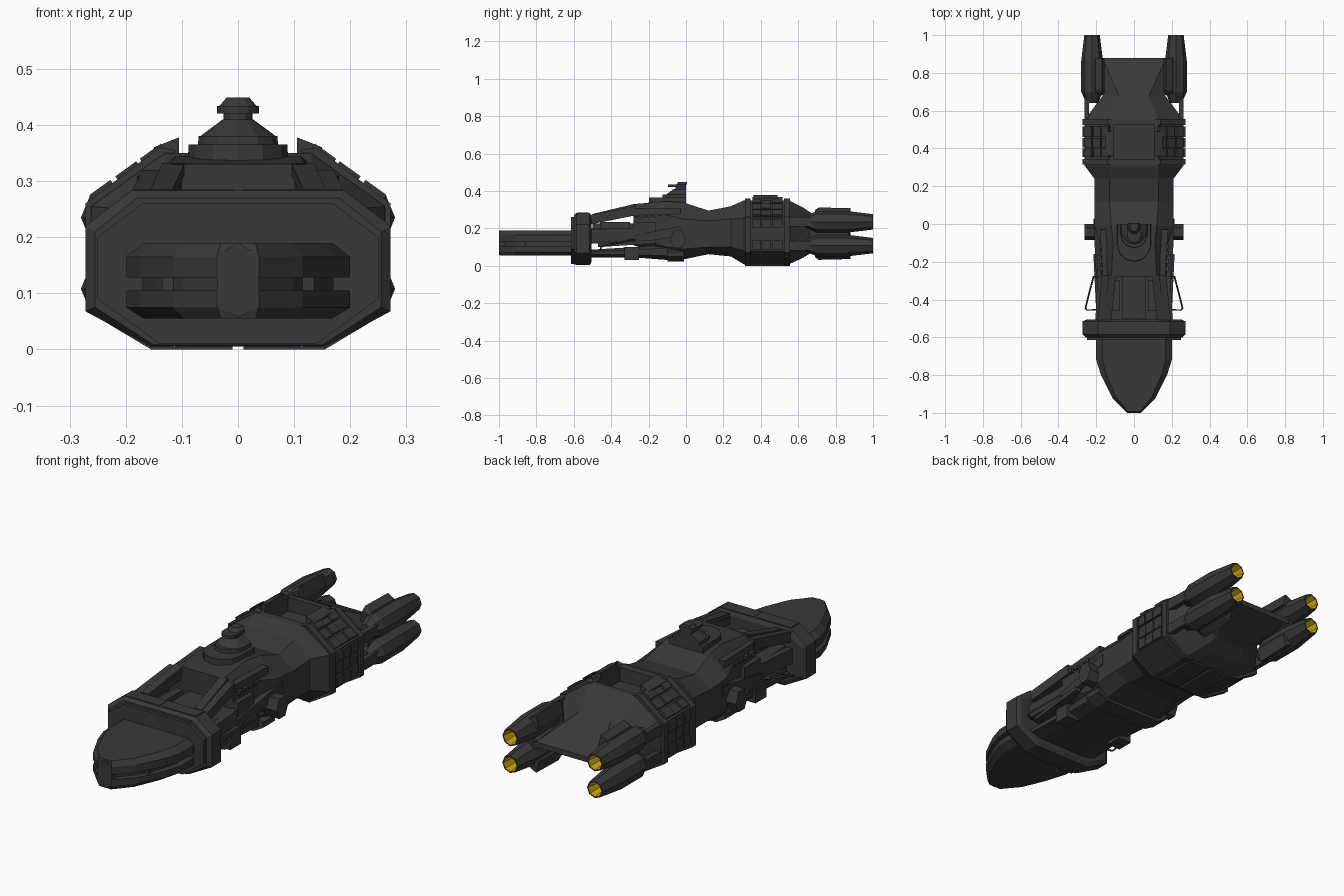
import bpy, bmesh, math
from mathutils import Vector, Matrix

if "Cube" in bpy.data.objects:
    bpy.data.objects.remove(bpy.data.objects["Cube"])


def material(name, rgb):
    m = bpy.data.materials.new(name)
    m.diffuse_color = (*rgb, 1)
    m.use_nodes = True
    m.node_tree.nodes["Principled BSDF"].inputs["Base Color"].default_value = m.diffuse_color
    return m


GREY = material("dark hull grey", (0.040, 0.040, 0.040))
GLOW = material("engine yellow", (0.6, 0.38, 0.0))


def loft(name, rings, caps=True):
    """Skin a list of equal-length closed rings."""
    bm = bmesh.new()
    vs = [[bm.verts.new(p) for p in r] for r in rings]
    n = len(vs[0])
    for a, b in zip(vs, vs[1:]):
        for i in range(n):
            j = (i + 1) % n
            bm.faces.new((a[i], a[j], b[j], b[i]))
    if caps:
        bm.faces.new(vs[0])
        bm.faces.new(vs[-1])
    bmesh.ops.recalc_face_normals(bm, faces=bm.faces)
    me = bpy.data.meshes.new(name)
    bm.to_mesh(me)
    bm.free()
    me.materials.append(GREY)
    ob = bpy.data.objects.new(name, me)
    bpy.context.collection.objects.link(ob)
    return ob


def octa(y, hw, tw, bw, z0, zl, zh, z1):
    """Eight-sided hull section: side, top and bottom half widths, four heights."""
    half = [(bw, z0), (hw, zl), (hw, zh), (tw, z1)]
    return [(x, y, z) for x, z in half] + [(-x, y, z) for x, z in reversed(half)]


def box(name, x, y, z, tilt=0.0):
    """Box from ranges, turned about its own centre along y."""
    c = Vector((sum(x) / 2, sum(y) / 2, sum(z) / 2))
    rot = Matrix.Rotation(tilt, 3, 'Y')
    ring = lambda zz: [c + rot @ (Vector((a, b, zz)) - c) for a, b in
                       ((x[0], y[0]), (x[1], y[0]), (x[1], y[1]), (x[0], y[1]))]
    return loft(name, [ring(z[0]), ring(z[1])])


def both(name, x, y, z, tilt=0.0):
    box(name + "_right", x, y, z, tilt)
    box(name + "_left", (-x[1], -x[0]), y, z, -tilt)


def beam(name, a, b, w, h):
    """Rectangular beam between two points running along y, on both sides."""
    for s, side in ((1, "right"), (-1, "left")):
        ring = lambda p: [(s * (p[0] + i * w / 2), p[1], p[2] + k * h / 2)
                          for i, k in ((-1, -1), (1, -1), (1, 1), (-1, 1))]
        loft(f"{name}_{side}", [ring(a), ring(b)])


# Main hull, saddle, engine ring and tapering tail
ring_sec = (.262, .13, .15, .008, .08, .255, .35)
hull = loft("main_hull", [octa(*s) for s in (
    (-.28, .17, .12, .12, .11, .15, .26, .33),
    (-.10, .18, .11, .13, .05, .10, .27, .345),
    (-.01, .21, .12, .15, .035, .09, .25, .338),
    (.12, .21, .13, .14, .062, .10, .24, .295),
    (.24, .21, .13, .14, .05, .10, .25, .318),
    (.31, *ring_sec), (.55, *ring_sec),
    (.62, .21, .10, .11, .04, .11, .23, .315),
    (.68, .165, .08, .08, .075, .13, .21, .275),
    (.88, .19, .17, .17, .158, .163, .178, .183))])
well = box("well_cutter", (-.105, .105), (.345, .525), (.285, .5))
well.hide_render = True
well.hide_viewport = True
cut = hull.modifiers.new("well", 'BOOLEAN')
cut.operation = 'DIFFERENCE'
cut.object = well

# Raised side bands and armour plates round the engine ring
for i, (y0, y1) in enumerate(((.315, .345), (.525, .555))):
    for s in (1, -1):
        prof = [(.11, .0), (.155, .0), (.272, .07), (.272, .26), (.14, .36), (.11, .355), (.2, .25), (.2, .1)]
        loft(f"ring_band_{i}_{s}", [[(s * x, y, z) for x, z in prof] for y in (y0, y1)])
slope = math.atan2(.095, .132)
for j, y in enumerate(((.355, .40), (.405, .455), (.46, .515))):
    for k, t in enumerate((.12, .45, .8)):
        cx, cz = .13 + .132 * t, .35 - .095 * t
        th = .012 if (j + k) % 2 else .018
        both(f"ring_plate_{j}_{k}", (cx - .023, cx + .023), y, (cz - th, cz + th), slope)
    both(f"ring_low_plate_{j}", (.255, .271), y, (.085, .135))
    both(f"ring_side_plate_{j}", (.255, .267), y, (.145, .20))
    both(f"ring_high_plate_{j}", (.255, .272), y, (.205, .25))
loft_plate = [(.105, .34), (.105, .378), (.15, .36), (.15, .33)]
for s in (1, -1):
    loft(f"well_wall_{s}", [[(s * x, y, z) for x, z in loft_plate] for y in (.36, .49)])
both("belly_plate", (.01, .112), (.32, .54), (0, .012))

# Nose: two bevelled slabs, recessed middle, joining keel
plan = [(.2, -.59), (.2, -.72), (.175, -.80), (.115, -.92), (.037, -1)]


def slab(name, layers):
    rings = []
    for z, f, g in layers:
        h = [(x * f, -.59 + (y + .59) * g, z) for x, y in plan]
        rings.append(h + [(-x, y, zz) for x, y, zz in reversed(h)])
    loft(name, rings)


slab("nose_upper", ((.128, 1, 1), (.165, 1, 1), (.19, .84, .985)))
slab("nose_lower", ((.055, .84, .985), (.075, 1, 1), (.105, 1, 1)))
slab("nose_middle", ((.10, .85, .93), (.135, .85, .93)))
keel = [(0, .057), (.037, .075), (.037, .168), (0, .19), (-.037, .168), (-.037, .075)]
loft("nose_keel", [[(x, y, z) for x, z in keel] for y in (-1, -.92)])
both("nose_gap_block", (.08, .135), (-.86, -.7), (.1, .135))

# Collar behind the nose
loft("collar_face", [octa(y, .25, .17, .14, .01, .09, .20, .26) for y in (-.615, -.57)])
loft("collar_frame", [octa(-.60, .255, .18, .15, .008, .075, .21, .27),
                      octa(-.585, .272, .19, .155, .005, .068, .22, .283),
                      octa(-.515, .272, .19, .155, .005, .068, .22, .283),
                      octa(-.505, .25, .17, .14, .02, .08, .21, .265)])
both("collar_top_plate", (.008, .185), (-.58, -.52), (.275, .285))

# Open truss section: core, trench floor, beams, lower hull
box("truss_core", (-.17, .17), (-.52, -.26), (.12, .20))
box("trench_floor", (-.06, .06), (-.50, -.26), (.195, .225))
both("trench_panel", (.075, .115), (-.46, -.30), (.19, .235))
beam("upper_beam", (.16, -.52, .245), (.135, -.27, .295), .07, .05)
beam("beam_cap", (.14, -.50, .267), (.115, -.27, .322), .04, .02)
beam("side_rail", (.19, -.52, .16), (.175, -.22, .17), .03, .07)
loft("lower_hull", [octa(-.53, .19, .15, .13, .045, .06, .075, .085),
                    octa(-.28, .175, .15, .12, .045, .06, .085, .10),
                    octa(-.02, .18, .15, .14, .025, .05, .10, .12)])
both("lower_block", (.12, .19), (-.33, -.25), (.03, .10))
loft("lower_fairing", [octa(y, .20, .16, .15, .022, .05, .075, .10) for y in (-.10, -.01)])

# Cheek armour, windows and side details of the bridge section
beam("cheek_armour", (.18, -.29, .135), (.195, .03, .20), .04, .05)
beam("cheek_strip", (.185, -.47, .11), (.20, -.16, .13), .03, .02)
both("cheek_panel", (.16, .195), (-.28, -.16), (.17, .235))
for i, y in enumerate((-.25, -.21, -.17, -.13)):
    both(f"window_{i}", (.165, .185), (y, y + .025), (.258, .275))
beam("shoulder", (.145, -.28, .285), (.16, -.03, .29), .04, .04)

# Side docking pods
for s in (1, -1):
    pod = [(-.085, .14), (-.065, .095), (-.02, .095), (0, .14), (-.02, .19), (-.065, .19)]
    loft(f"side_pod_{s}", [[(s * x, y, z) for y, z in pod] for x in (.17, .262)])

# Thin outrigger pipes
for s in (1, -1):
    cu = bpy.data.curves.new("outrigger_pipe", 'CURVE')
    cu.dimensions = '3D'
    cu.bevel_depth = .005
    cu.bevel_resolution = 0
    sp = cu.splines.new('POLY')
    pts = [(.19, -.27, .14), (.215, -.28, .14), (.257, -.445, .105), (.25, -.455, .10), (.18, -.455, .09)]
    sp.points.add(len(pts) - 1)
    for p, q in zip(sp.points, pts):
        p.co = (s * q[0], q[1], q[2], 1)
    cu.materials.append(GREY)
    bpy.context.collection.objects.link(bpy.data.objects.new(f"outrigger_pipe_{s}", cu))


# Command tower: stacked half-round tiers with flat backs
def tier(name, r0, r1, z0, z1, yc, yb):
    def ring(r, z):
        arc = [(r * math.cos(a), yc - r * math.sin(a), z) for a in [math.pi * i / 6 for i in range(7)]]
        return arc + [(-r, yb, z), (r, yb, z)]
    loft(name, [ring(r0, z0), ring(r1, z1)])


tier("tower_base", .09, .088, .325, .365, -.11, 0)
tier("tower_step", .072, .07, .36, .38, -.055, 0)
tier("tower_cone", .07, .027, .378, .41, -.04, 0)
tier("tower_neck", .026, .026, .405, .422, -.03, 0)
tier("tower_bridge", .037, .037, .42, .434, -.06, 0)
tier("tower_roof", .033, .02, .434, .449, -.02, .005)

# Four engines with hollow yellow nozzles
for s in (1, -1):
    for zc, lvl in ((.235, "upper"), (.108, "lower")):
        prof = [(.64, .03), (.70, .058), (.86, .058), (1.0, .041), (1.0, .035), (.93, .028), (.925, .004)]
        rings = [[(s * .222 + r * math.cos(a), y, zc + r * math.sin(a))
                  for a in [math.pi * i / 4 for i in range(8)]] for y, r in prof]
        eng = loft(f"engine_{lvl}_{s}", rings)
        eng.data.materials.append(GLOW)
        for f in eng.data.polygons:
            if f.center.y > .92 and (f.center - Vector((s * .222, f.center.y, zc))).length < .034:
                f.material_index = 1

# Engine cowls, pylons to the tail and struts from the ring
for s in (1, -1):
    for lvl, d in (("top", 1), ("bottom", -1)):
        z = lambda h: .172 + d * h
        cowl = [(.155, .08), (.22, .08), (.205, .12), (.17, .14)]
        loft(f"engine_{lvl}_cowl_{s}", [[(s * x, y, z(h * f)) for x, h in cowl]
                                        for y, f in ((.69, .9), (.71, 1), (.88, .97))])
    web = [(.64, .165), (.70, .12), (.88, .165)]
    loft(f"engine_pylon_{s}", [[(s * .22, y, z) for y, z in ((.66, .12), (.87, .12), (.87, .22), (.66, .22))],
                               [(s * .15, y, z) for y, z in ((.69, .15), (.88, .162), (.88, .18), (.69, .19))]])
for z in (.235, .108):
    beam("engine_strut", (.25, .54, z), (.25, .70, z), .025, .05)
